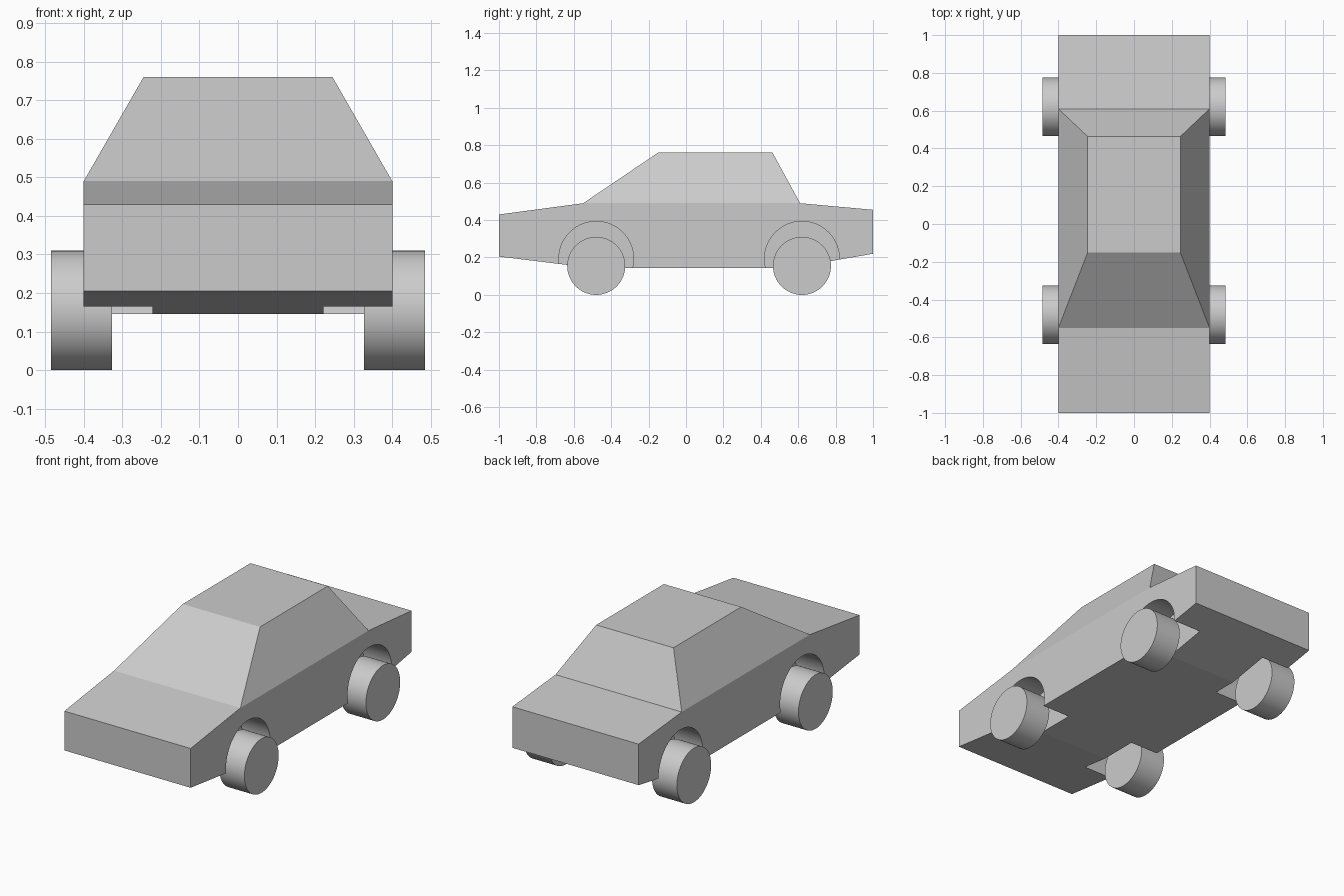
import bpy, bmesh
from math import radians, pi
from mathutils import Vector

if "Cube" in bpy.data.objects:
    bpy.data.objects.remove(bpy.data.objects["Cube"])

WHEEL_Y = (-0.48, 0.62)


def cylinder(name, x0, x1, y, z, radius):
    """Cylinder lying along x."""
    bpy.ops.mesh.primitive_cylinder_add(
        vertices=64, radius=radius, depth=abs(x1 - x0),
        location=((x0 + x1) / 2, y, z), rotation=(0, pi / 2, 0))
    ob = bpy.context.object
    ob.name = name
    return ob


def smooth(ob, angle):
    bpy.ops.object.select_all(action='DESELECT')
    ob.select_set(True)
    bpy.context.view_layer.objects.active = ob
    bpy.ops.object.shade_smooth_by_angle(angle=radians(angle))


# Lower body: side profile extruded across the car
profile = [(-1, 0.205), (-0.51, 0.145), (0.57, 0.145), (1, 0.22),
           (1, 0.455), (0.61, 0.49), (-0.55, 0.49), (-1, 0.43)]
bm = bmesh.new()
side = bm.faces.new([bm.verts.new((-0.4, y, z)) for y, z in profile])
ext = bmesh.ops.extrude_face_region(bm, geom=[side])
bmesh.ops.translate(bm, vec=(0.8, 0, 0),
                    verts=[g for g in ext['geom'] if isinstance(g, bmesh.types.BMVert)])
bmesh.ops.recalc_face_normals(bm, faces=bm.faces)

# Cabin: the flat deck face raised and tapered
deck = max(bm.faces, key=lambda f: f.calc_center_median().z)
roof = bmesh.ops.extrude_discrete_faces(bm, faces=[deck])['faces'][0]
for v in roof.verts:
    v.co = Vector((0.245 if v.co.x > 0 else -0.245,
                   -0.15 if v.co.y < 0 else 0.463, 0.76))
bmesh.ops.recalc_face_normals(bm, faces=bm.faces)
mesh = bpy.data.meshes.new("car_body")
bm.to_mesh(mesh)
bm.free()
body = bpy.data.objects.new("car_body", mesh)
bpy.context.collection.objects.link(body)

# Wheel wells cut into the body, and the wheels
for s, side_name in ((-1, "left"), (1, "right")):
    for y, end in zip(WHEEL_Y, ("front", "rear")):
        cutter = cylinder("wheel_well_cutter", s * 0.222, s * 0.6, y, 0.193, 0.2)
        cutter.hide_render = True
        mod = body.modifiers.new("wheel_well", 'BOOLEAN')
        mod.operation = 'DIFFERENCE'
        mod.solver = 'EXACT'
        mod.object = cutter
        bpy.context.view_layer.objects.active = body
        bpy.ops.object.modifier_apply(modifier=mod.name)
        bpy.data.objects.remove(cutter)
        wheel = cylinder(f"{end}_{side_name}_wheel", s * 0.327, s * 0.485, y, 0.155, 0.155)
        smooth(wheel, 30)

# Small angle: wells stay round, body panels stay flat
smooth(body, 6.5)
